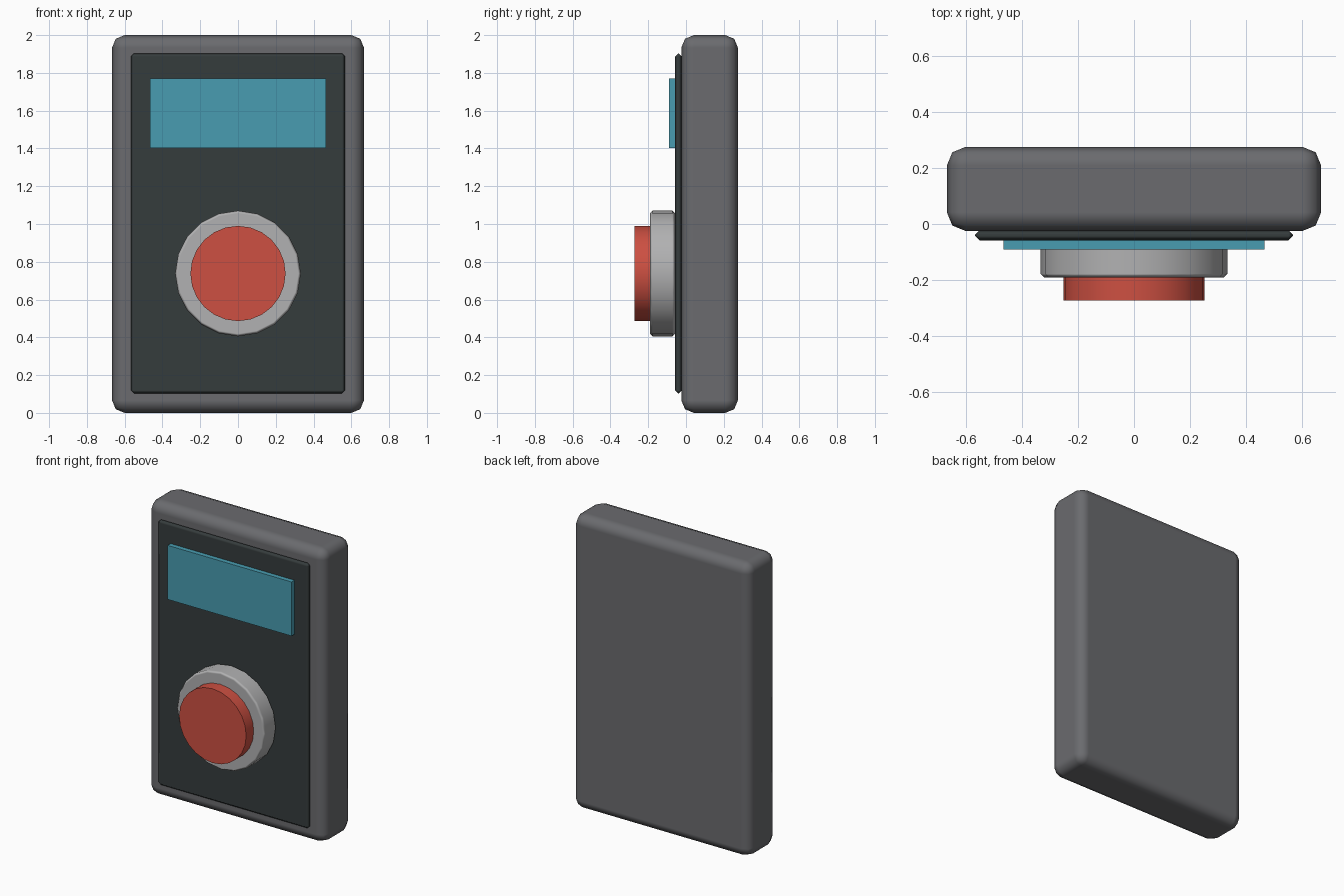
import bpy, math

if "Cube" in bpy.data.objects:
    bpy.data.objects.remove(bpy.data.objects["Cube"])


def material(name, color):
    m = bpy.data.materials.new(name)
    m.diffuse_color = (*color, 1)
    m.use_nodes = True
    m.node_tree.nodes["Principled BSDF"].inputs["Base Color"].default_value = m.diffuse_color
    return m


def finish(obj, name, mat, bevel=0.0, segments=2):
    obj.name = name
    obj.data.materials.append(mat)
    bpy.ops.object.transform_apply(location=False, rotation=True, scale=True)
    if bevel:
        mod = obj.modifiers.new("Bevel", 'BEVEL')
        mod.width = bevel
        mod.segments = segments
        mod.limit_method = 'ANGLE'
        mod.harden_normals = True
    bpy.ops.object.shade_smooth_by_angle(angle=math.radians(40))
    return obj


def box(name, x, y, z, mat, **kw):
    """Box from (min, max) ranges."""
    r = (x, y, z)
    bpy.ops.mesh.primitive_cube_add(size=1, location=[(a + b) / 2 for a, b in r])
    obj = bpy.context.object
    obj.scale = [b - a for a, b in r]
    return finish(obj, name, mat, **kw)


def disc(name, radius, y, z, sides, mat, **kw):
    """Cylinder pointing along y."""
    bpy.ops.mesh.primitive_cylinder_add(
        vertices=sides, radius=radius, depth=y[1] - y[0],
        location=(0, (y[0] + y[1]) / 2, z), rotation=(math.pi / 2, 0, 0))
    return finish(bpy.context.object, name, mat, **kw)


casing_grey = material("casing grey", (0.145, 0.147, 0.157))
panel_dark = material("panel dark", (0.036, 0.045, 0.046))
screen_blue = material("screen blue", (0.066, 0.335, 0.44))
metal_grey = material("light metal", (0.44, 0.44, 0.445))
button_red = material("button red", (0.61, 0.08, 0.054))

# Casing and raised front panel
box("casing", (-0.667, 0.667), (-0.025, 0.275), (0, 2), casing_grey, bevel=0.067)
box("front_panel", (-0.567, 0.567), (-0.058, -0.022), (0.103, 1.903), panel_dark,
    bevel=0.0165, segments=1)

# Display screen
box("screen", (-0.465, 0.465), (-0.09, -0.05), (1.403, 1.77), screen_blue)

# Push button in its collar
disc("button_collar", 0.333, (-0.191, -0.058), 0.738, 20, metal_grey,
     bevel=0.014, segments=1)
disc("button_cap", 0.252, (-0.272, -0.15), 0.738, 24, button_red)
